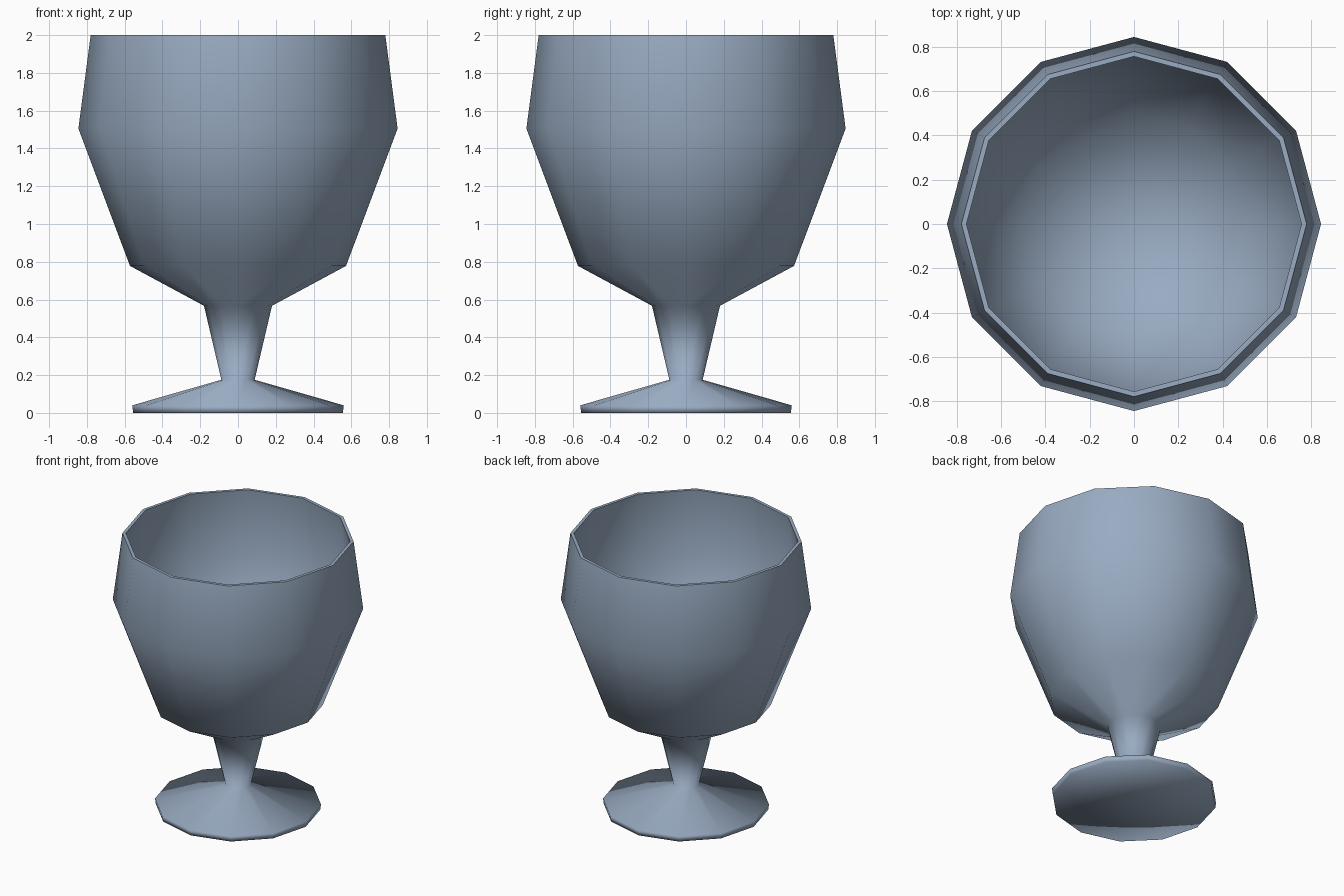
import bpy, bmesh, math

if "Cube" in bpy.data.objects:
    bpy.data.objects.remove(bpy.data.objects["Cube"])

SIDES = 12

# Closed goblet profile (radius, height): foot, stem, outer bowl, rim, inner bowl
PROFILE = [
    (0.0, 0.0), (0.555, 0.0), (0.56, 0.04), (0.088, 0.175), (0.18, 0.567),
    (0.572, 0.778), (0.845, 1.505), (0.78, 2.0),
    (0.757, 2.0), (0.81, 1.505), (0.505, 0.80), (0.0, 0.65),
]


def lathe(name, profile, sides):
    """Revolve a profile about z; zero-radius points become poles."""
    bm = bmesh.new()
    rings = []
    for r, z in profile:
        if r == 0:
            rings.append([bm.verts.new((0, 0, z))] * sides)
        else:
            rings.append([bm.verts.new((r * math.cos(math.tau * i / sides),
                                        r * math.sin(math.tau * i / sides), z))
                          for i in range(sides)])
    for a, b in zip(rings, rings[1:]):
        for i in range(sides):
            j = (i + 1) % sides
            corners = list(dict.fromkeys((a[i], a[j], b[j], b[i])))
            bm.faces.new(corners)
    bmesh.ops.recalc_face_normals(bm, faces=bm.faces)
    # Smooth everywhere except the two rim edges
    top = max(z for r, z in profile)
    for f in bm.faces:
        f.smooth = True
    for e in bm.edges:
        up = [abs(f.normal.z) > 0.99 and f.calc_center_median().z > top - 0.01
              for f in e.link_faces]
        e.smooth = len(set(up)) == 1
    mesh = bpy.data.meshes.new(name)
    bm.to_mesh(mesh)
    bm.free()
    obj = bpy.data.objects.new(name, mesh)
    bpy.context.collection.objects.link(obj)
    return obj


# Goblet: one revolved body in blue-grey
goblet = lathe("goblet", PROFILE, SIDES)
mat = bpy.data.materials.new("blue_grey")
mat.diffuse_color = (0.32, 0.41, 0.54, 1.0)
mat.use_nodes = True
mat.node_tree.nodes["Principled BSDF"].inputs["Base Color"].default_value = mat.diffuse_color
goblet.data.materials.append(mat)
